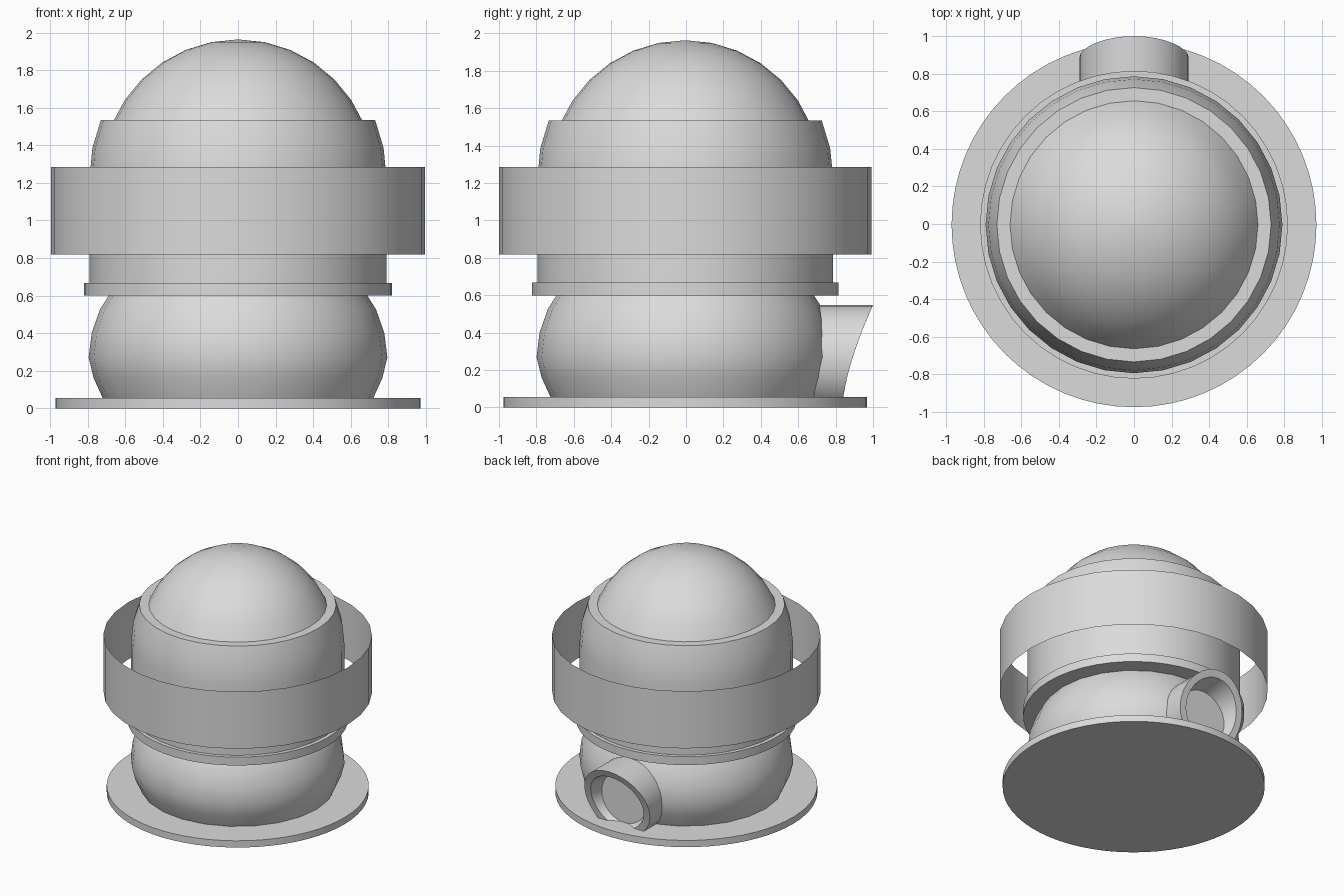
import bpy, bmesh, math

cube = bpy.data.objects.get("Cube")
if cube:
    bpy.data.objects.remove(cube, do_unlink=True)

GREY = (0.71, 0.71, 0.71, 1)
AXIS_Y = -0.004      # the turned parts sit slightly forward of the overall centre
STEP = math.radians(11.25)

grey = bpy.data.materials.new("light grey")
grey.use_nodes = True
grey.diffuse_color = GREY
grey.node_tree.nodes["Principled BSDF"].inputs["Base Color"].default_value = GREY


def loft(name, loops, cap_start=False, cap_end=False):
    """Bridge equal-sized point loops into one smooth-shaded skin."""
    bm = bmesh.new()
    rings = [[bm.verts.new(p) for p in loop] for loop in loops]
    n = len(rings[0])
    for a, b in zip(rings, rings[1:]):
        for i in range(n):
            j = (i + 1) % n
            bm.faces.new((a[i], a[j], b[j], b[i]))
    if cap_start:
        bm.faces.new(rings[0][::-1])
    if cap_end:
        bm.faces.new(rings[-1])
    bmesh.ops.recalc_face_normals(bm, faces=bm.faces)
    mesh = bpy.data.meshes.new(name)
    bm.to_mesh(mesh)
    bm.free()
    obj = bpy.data.objects.new(name, mesh)
    bpy.context.collection.objects.link(obj)
    mesh.materials.append(grey)
    bpy.ops.object.select_all(action='DESELECT')
    obj.select_set(True)
    bpy.context.view_layer.objects.active = obj
    bpy.ops.object.shade_smooth_by_angle(angle=math.radians(35))


def ring(n):
    return [(math.cos(math.tau * i / n), math.sin(math.tau * i / n)) for i in range(n)]


def lathe(name, profile, sides=32, cap_start=False, cap_end=False):
    """Turn a (radius, height) profile about the upright axis."""
    loops = [[(r * c, AXIS_Y + r * s, z) for c, s in ring(sides)] for r, z in profile]
    loft(name, loops, cap_start, cap_end)


def arc(radius, centre, first, last):
    """Profile points on a sphere, one per latitude step."""
    return [(radius * math.cos(i * STEP), centre + radius * math.sin(i * STEP))
            for i in range(first, last + 1)]


# Base plate and bulging lower body
lathe("base_plate", [(0.971, 0), (0.971, 0.055)], 64, cap_start=True, cap_end=True)
lathe("lower_body", [(0.718, 0.05), (0.768, 0.16), (0.795, 0.27),
                     (0.779, 0.4), (0.735, 0.526), (0.685, 0.605)], sides=24)

# Collar lip, outer shell with its flat top rim, and the dome rising from it
lathe("collar", [(0.67, 0.6), (0.819, 0.6), (0.819, 0.668), (0.77, 0.668)], sides=48)
lathe("outer_shell", [(0.79, 0.66)] + arc(0.79, 1.232, 0, 2) + [(0.64, 1.534)])
lathe("inner_dome", arc(0.725, 1.238, 2, 7) + [(0.005, 1.963)], cap_end=True)

# Free-standing open band
lathe("outer_band", [(0.995, 0.818), (0.995, 1.285)])


# Rear spout with a slanting mouth, its lower edge sunk into the base plate
def spout_loop(radius, depth=None):
    points = []
    for c, s in ring(32):
        z = max(0.258 + radius * s, 0.005)
        y = depth or 0.835 + 0.165 * (z / 0.548) ** 1.5
        points.append((radius * c, y, z))
    return points


loft("rear_spout", [spout_loop(0.29, 0.66), spout_loop(0.29),
                    spout_loop(0.235), spout_loop(0.205, 0.795)], cap_end=True)
